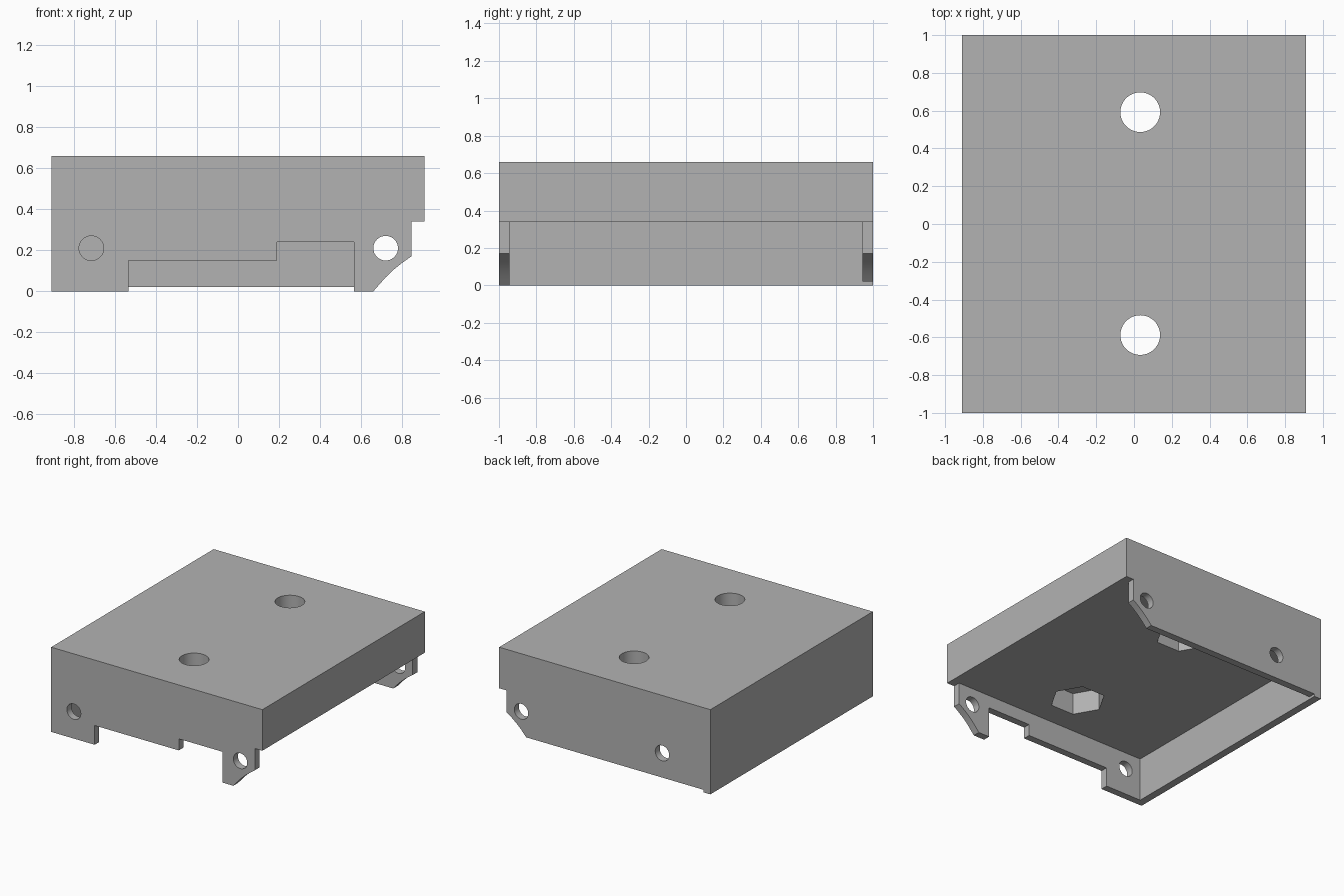
import bpy, bmesh, math
from mathutils import Matrix

old = bpy.data.objects.get("Cube")
if old:
    bpy.data.objects.remove(old, do_unlink=True)

# Main dimensions
HX, HY, TOP = 0.91, 1.0, 0.66
SLAB = 0.34            # underside of the thick top
WALL = 0.056           # front and back walls
FAR = 1.3              # overshoot for cutters

grey = bpy.data.materials.new("plain grey")
grey.use_nodes = True
grey.diffuse_color = (0.45, 0.45, 0.45, 1)
grey.node_tree.nodes["Principled BSDF"].inputs["Base Color"].default_value = (0.45, 0.45, 0.45, 1)


def make(name, bm):
    bmesh.ops.recalc_face_normals(bm, faces=bm.faces[:])
    mesh = bpy.data.meshes.new(name)
    bm.to_mesh(mesh)
    bm.free()
    mesh.materials.append(grey)
    obj = bpy.data.objects.new(name, mesh)
    bpy.context.collection.objects.link(obj)
    return obj


def prism(name, profile, y0, y1):
    """Extrude an x-z profile along y."""
    bm = bmesh.new()
    face = bm.faces.new([bm.verts.new((x, y0, z)) for x, z in profile])
    ext = bmesh.ops.extrude_face_region(bm, geom=[face])
    verts = [g for g in ext["geom"] if isinstance(g, bmesh.types.BMVert)]
    bmesh.ops.translate(bm, verts=verts, vec=(0, y1 - y0, 0))
    return make(name, bm)


def box(name, x0, x1, y0, y1, z0, z1):
    return prism(name, [(x0, z0), (x1, z0), (x1, z1), (x0, z1)], y0, y1)


def rod(name, centre, radius, length, sides=64, along_y=False):
    bm = bmesh.new()
    turn = Matrix.Rotation(math.pi / 2, 4, "X") if along_y else Matrix()
    # the hexagon's corners point along x
    spin = Matrix.Rotation(math.pi / 2, 4, "Z") if sides == 6 else Matrix()
    bmesh.ops.create_cone(bm, cap_ends=True, segments=sides, radius1=radius, radius2=radius,
                          depth=length, matrix=Matrix.Translation(centre) @ turn @ spin)
    return make(name, bm)


body = box("cover_body", -HX, HX, -HY, HY, 0, TOP)
cutters = []

# Hollow underside, open at the short side
cutters.append(box("cavity_cutter", -HX + 0.06, FAR, -HY + WALL, HY - WALL, -0.1, SLAB))
cutters.append(box("short_side_cutter", 0.845, FAR, -FAR, FAR, -0.1, SLAB))

# Curved lower corner of the front and back walls
curve = [(0.64, -0.02), (0.66, 0), (0.69, 0.034), (0.72, 0.068), (0.76, 0.106), (0.80, 0.138),
         (0.845, 0.17), (0.90, 0.20), (0.90, -0.02)]
cutters.append(prism("corner_cutter", curve, -FAR, FAR))

# Stepped notch in the front wall, trimmed lower edge of the back wall
notch = [(-0.535, -0.1), (0.565, -0.1), (0.565, 0.24), (0.19, 0.24), (0.19, 0.15), (-0.535, 0.15)]
cutters.append(prism("notch_cutter", notch, -FAR, -0.9))
cutters.append(box("back_edge_cutter", -HX + 0.06, FAR, 0.9, FAR, -0.1, 0.02))

# Screw holes in the walls
for side, x in ((-1, -0.715), (-1, 0.72), (1, -0.495), (1, 0.72)):
    cutters.append(rod("wall_hole_cutter", (x, side * HY, 0.21), 0.06, 0.3, along_y=True))

# Bolt holes through the top, with hexagonal nut pockets beneath
for y in (-0.588, 0.592):
    cutters.append(rod("bolt_hole_cutter", (0.033, y, 0.5), 0.105, 1.0))
    cutters.append(rod("nut_pocket_cutter", (0.033, y, SLAB - 0.01), 0.2, 0.36, sides=6))

bpy.ops.object.select_all(action="DESELECT")
body.select_set(True)
bpy.context.view_layer.objects.active = body
for cutter in cutters:
    cutter.hide_render = True
    mod = body.modifiers.new("cut", "BOOLEAN")
    mod.operation = "DIFFERENCE"
    mod.solver = "EXACT"
    mod.object = cutter
    bpy.ops.object.modifier_apply(modifier=mod.name)
    bpy.data.objects.remove(cutter, do_unlink=True)

bpy.ops.object.shade_smooth_by_angle(angle=math.radians(25))
